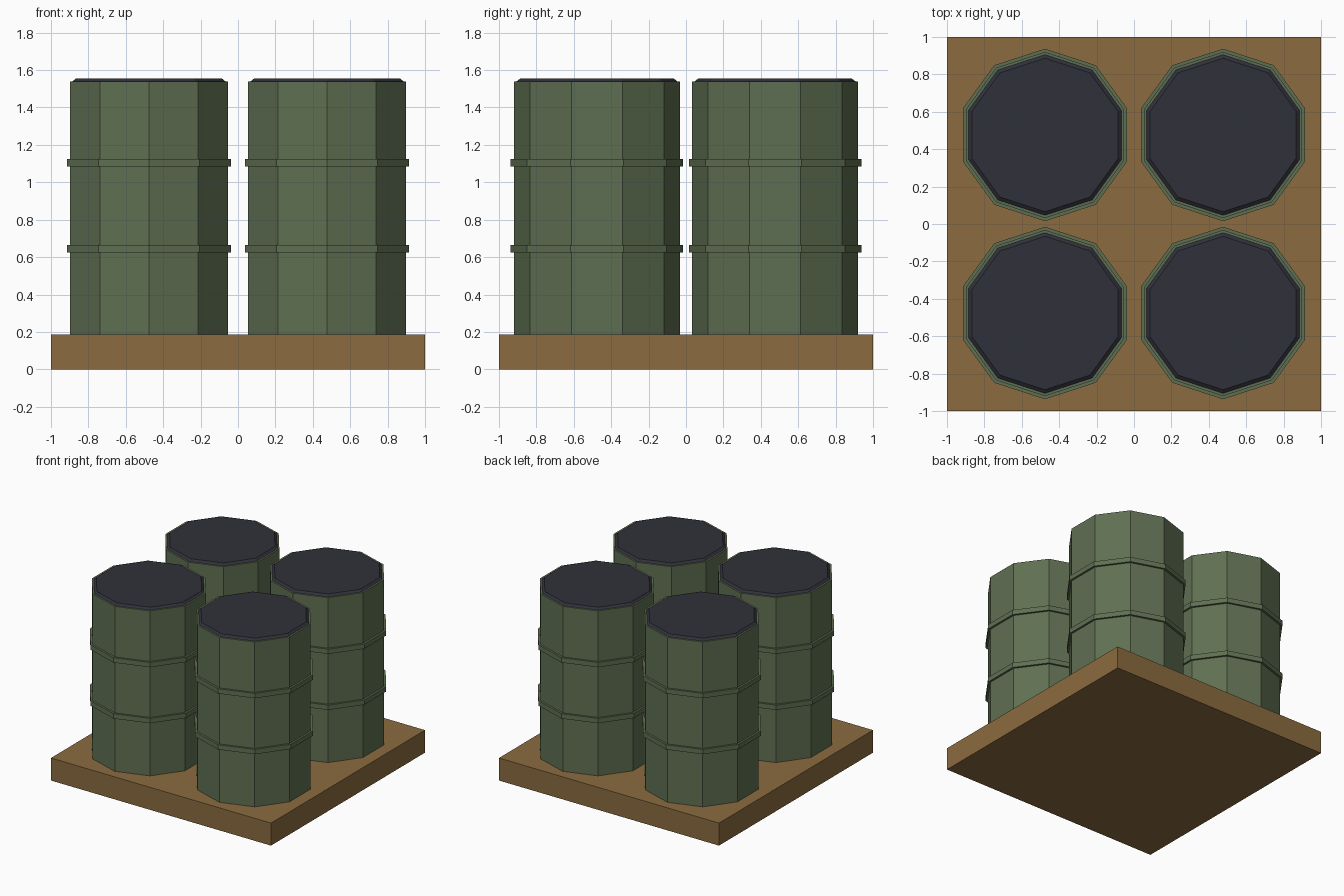
import bpy
import bmesh
from mathutils import Matrix

cube = bpy.data.objects.get("Cube")
if cube:
    bpy.data.objects.remove(cube, do_unlink=True)

SIDES = 10
SPACING = 0.476   # drum centre offset from the middle
DECK = 0.185      # height of the platform top


def srgb(hex_code):
    channels = [int(hex_code[i:i + 2], 16) / 255 for i in (0, 2, 4)]
    return [c / 12.92 if c <= 0.04045 else ((c + 0.055) / 1.055) ** 2.4 for c in channels] + [1]


def material(name, hex_code):
    mat = bpy.data.materials.new(name)
    mat.use_nodes = True
    mat.diffuse_color = srgb(hex_code)
    bsdf = mat.node_tree.nodes["Principled BSDF"]
    bsdf.inputs["Base Color"].default_value = srgb(hex_code)
    bsdf.inputs["Roughness"].default_value = 0.8
    return mat


def make_object(name, bm, mat, location=(0, 0, 0)):
    mesh = bpy.data.meshes.new(name)
    bm.to_mesh(mesh)
    bm.free()
    mesh.materials.append(mat)
    obj = bpy.data.objects.new(name, mesh)
    obj.location = location
    bpy.context.collection.objects.link(obj)
    return obj


def prism(name, mat, x, y, bottom, top, radius, top_radius=None):
    """Ten-sided prism with a corner pointing along y."""
    bm = bmesh.new()
    bmesh.ops.create_cone(bm, cap_ends=True, segments=SIDES, radius1=radius,
                          radius2=top_radius or radius, depth=top - bottom)
    return make_object(name, bm, mat, (x, y, (bottom + top) / 2))


wood = material("brown wood", "8b6b3f")
green = material("olive green paint", "5f6f52")
dark = material("dark lid", "30303a")

# Platform
bm = bmesh.new()
bmesh.ops.create_cube(bm, size=1, matrix=Matrix.Diagonal((2, 2, DECK, 1)))
make_object("platform", bm, wood, (0, 0, DECK / 2))

# Four drums, each with two hoops and a bevelled lid
for depth_name, sy in (("front", -1), ("back", 1)):
    for side_name, sx in (("left", 1), ("right", -1)):
        label = f"{depth_name}_{side_name}"
        x, y = sx * SPACING, sy * SPACING
        prism(f"{label}_drum", green, x, y, DECK, 1.54, 0.444)
        for hoop_name, z in (("lower", 0.645), ("upper", 1.105)):
            prism(f"{label}_{hoop_name}_hoop", green, x, y, z - 0.02, z + 0.02, 0.461)
        prism(f"{label}_lid", dark, x, y, 1.535, 1.555, 0.436, 0.41)
